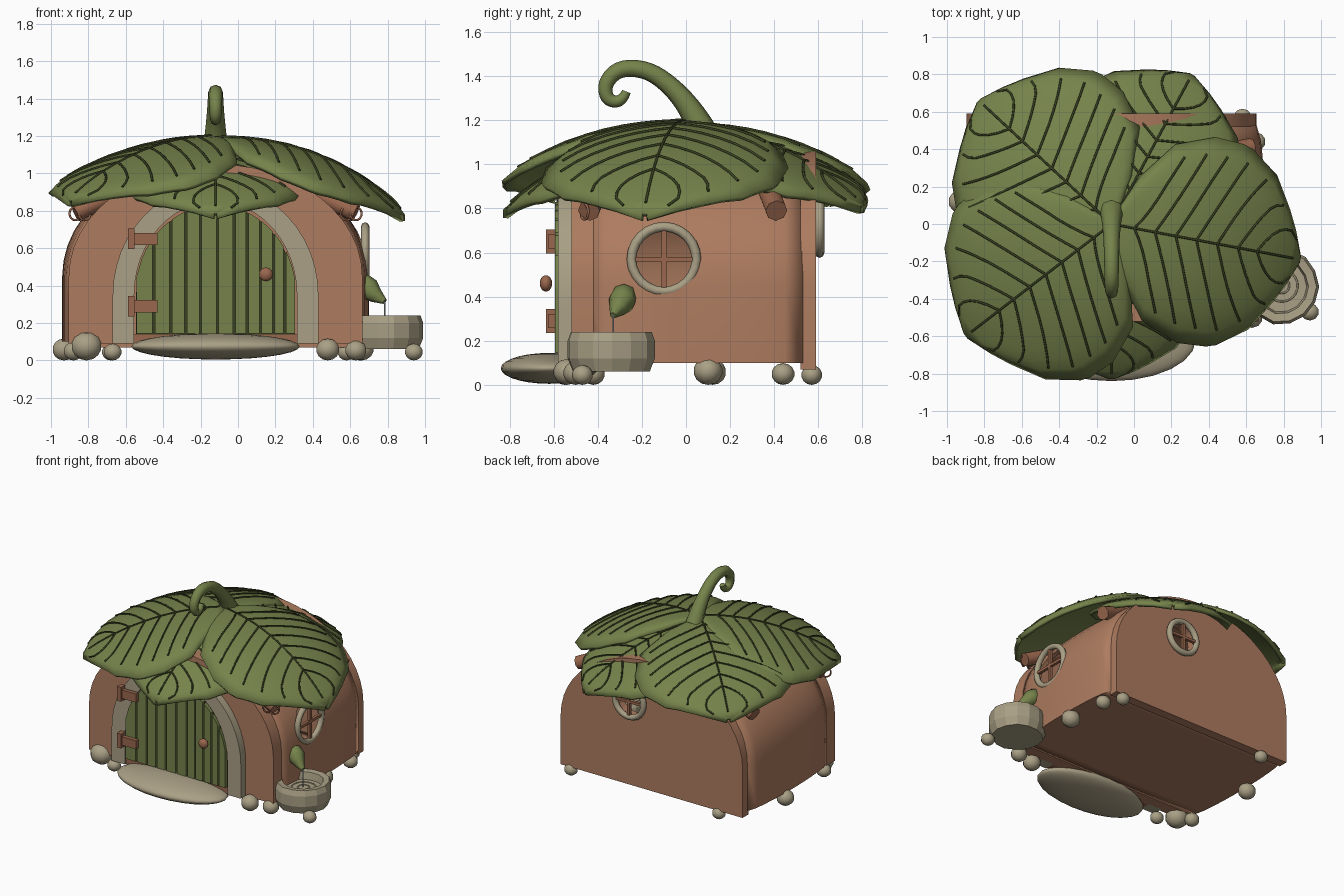
import bpy, bmesh, math, random
from mathutils import Vector

random.seed(4)
cube = bpy.data.objects.get("Cube")
if cube:
    bpy.data.objects.remove(cube)
CX = -0.12  # middle line of the house


def material(name, r, g, b):
    m = bpy.data.materials.new(name)
    m.use_nodes = True
    m.diffuse_color = (r, g, b, 1)
    bsdf = next(n for n in m.node_tree.nodes if n.type == "BSDF_PRINCIPLED")
    bsdf.inputs["Base Color"].default_value = (r, g, b, 1)
    return m


CLAY = material("clay", 0.42, 0.20, 0.115)
WOOD = material("reddish wood", 0.32, 0.135, 0.075)
LEAF = material("leaf green", 0.18, 0.225, 0.07)
VEIN = material("dark green", 0.04, 0.05, 0.015)
STONE = material("stone", 0.40, 0.35, 0.235)
WATER = material("water", 0.4, 0.46, 0.5)


def finish(ob, mat, angle=40):
    ob.data.materials.append(mat)
    if angle:
        ob.data.shade_smooth()
        ob.data.set_sharp_from_angle(angle=math.radians(angle))
    return ob


def mesh_object(name, verts, faces, mat, angle=40, recalc=True):
    me = bpy.data.meshes.new(name)
    me.from_pydata(verts, [], faces)
    if recalc:
        bm = bmesh.new()
        bm.from_mesh(me)
        bmesh.ops.recalc_face_normals(bm, faces=bm.faces)
        bm.to_mesh(me)
        bm.free()
    ob = bpy.data.objects.new(name, me)
    bpy.context.collection.objects.link(ob)
    return finish(ob, mat, angle)


def arch(hw, z0, spring, top, n=24):
    """Arch outline from left foot over the top to right foot."""
    pts = [(CX - hw, z0)]
    for i in range(n + 1):
        a = math.pi * (1 - i / n)
        pts.append((CX + hw * math.cos(a), spring + (top - spring) * math.sin(a)))
    return pts + [(CX + hw, z0)]


def extrude(name, pts, y0, y1, mat, angle=40):
    n = len(pts)
    verts = [(x, y, z) for y in (y0, y1) for x, z in pts]
    faces = [list(range(n)), list(range(n, 2 * n))]
    faces += [(i, (i + 1) % n, n + (i + 1) % n, n + i) for i in range(n)]
    return mesh_object(name, verts, faces, mat, angle)


def box(name, loc, size, mat):
    bpy.ops.mesh.primitive_cube_add(size=1, location=loc)
    ob = bpy.context.object
    ob.name, ob.scale = name, size
    return finish(ob, mat, 0)


def ball(name, loc, size, mat, seg=16):
    bpy.ops.mesh.primitive_uv_sphere_add(segments=seg, ring_count=seg // 2 + 2, location=loc)
    ob = bpy.context.object
    ob.name, ob.scale = name, size
    return finish(ob, mat, 60)


def ring(name, loc, rot, major, minor, mat):
    bpy.ops.mesh.primitive_torus_add(location=loc, rotation=rot, major_radius=major,
                                     minor_radius=minor, major_segments=24, minor_segments=8)
    bpy.context.object.name = name
    return finish(bpy.context.object, mat, 60)


def tube(name, paths, depth, mat, radii=None, kind="POLY"):
    cu = bpy.data.curves.new(name, "CURVE")
    cu.dimensions, cu.bevel_depth, cu.bevel_resolution = "3D", depth, 2
    cu.use_fill_caps = True
    for path in paths:
        sp = cu.splines.new(kind)
        sp.points.add(len(path) - 1)
        for i, p in enumerate(path):
            sp.points[i].co = (*p, 1)
            sp.points[i].radius = radii[i] if radii else 1
        if kind == "NURBS":
            sp.use_endpoint_u, sp.order_u, sp.resolution_u = True, 3, 4
    cu.materials.append(mat)
    ob = bpy.data.objects.new(name, cu)
    bpy.context.collection.objects.link(ob)
    return ob


def cut_hole(ob, loc, rot, radius):
    bpy.ops.mesh.primitive_cylinder_add(vertices=24, radius=radius, depth=0.4, location=loc, rotation=rot)
    cutter = bpy.context.object
    cutter.hide_render = True
    mod = ob.modifiers.new("hole", "BOOLEAN")
    mod.object, mod.operation, mod.solver = cutter, "DIFFERENCE", "EXACT"
    bpy.context.view_layer.objects.active = ob
    for m in list(ob.modifiers):
        bpy.ops.object.modifier_apply(modifier=m.name)
    bpy.data.objects.remove(cutter)


def round_window(name, loc, rot, radius, across):
    ring(name + "_frame", loc, rot, radius, 0.022, STONE)
    flat = (0.022, 2 * radius, 0.02) if across == "y" else (2 * radius, 0.022, 0.02)
    box(name + "_bar_across", loc, flat, WOOD)
    box(name + "_bar_upright", loc, (0.022, 0.022, 2 * radius), WOOD)


# House shell, bulging gently between the front and back walls
rows, verts, faces = 12, [], []
for r in range(rows + 1):
    t = r / rows
    swell = math.sqrt(max(0, math.sin(math.pi * t)))
    loop = arch(0.775 + 0.045 * swell, 0.1, 0.45, 1.04 + 0.04 * swell)
    verts += [(x, -0.44 + 0.97 * t, z) for x, z in loop]
n = len(loop)
for r in range(rows):
    faces += [(r * n + i, r * n + (i + 1) % n, (r + 1) * n + (i + 1) % n, (r + 1) * n + i) for i in range(n)]
shell = mesh_object("house_shell", verts, faces, CLAY)
mod = shell.modifiers.new("thickness", "SOLIDIFY")
mod.thickness, mod.offset = 0.03, -1
cut_hole(shell, (0.68, -0.1, 0.57), (0, math.pi / 2, 0), 0.14)
extrude("front_wall", arch(0.785, 0.09, 0.45, 1.05), -0.52, -0.42, CLAY)
back = extrude("back_wall", arch(0.775, 0.07, 0.45, 1.06), 0.52, 0.59, CLAY)
cut_hole(back, (0.06, 0.55, 0.72), (math.pi / 2, 0, 0), 0.115)
round_window("side_window", (0.68, -0.1, 0.57), (0, math.pi / 2, 0), 0.147, "y")
round_window("back_window", (0.06, 0.605, 0.72), (math.pi / 2, 0, 0), 0.122, "x")

# Stone door arch, door backing and planks
extrude("door_arch", arch(0.55, 0.09, 0.35, 0.94) + arch(0.435, 0.09, 0.35, 0.85)[::-1],
        -0.58, -0.5, STONE)
extrude("door_backing", arch(0.425, 0.14, 0.35, 0.83), -0.57, -0.51, VEIN)
edges = [-0.55, -0.45, -0.36, -0.28, -0.2, -0.11, -0.02, 0.05, 0.12, 0.19, 0.25, 0.31]
for k, (a, b) in enumerate(zip(edges, edges[1:])):
    xs = [a + 0.006 + (b - a - 0.012) * i / 3 for i in range(4)]
    tops = [(x, 0.35 + 0.48 * math.sqrt(max(0, 1 - ((x - CX) / 0.432) ** 2))) for x in xs]
    extrude("door_plank_%d" % (k + 1), [(xs[0], 0.145)] + tops + [(xs[-1], 0.145)], -0.595, -0.56, LEAF, 0)
box("door_sill", (CX, -0.54, 0.115), (0.9, 0.06, 0.05), WOOD)
for name, z in (("lower", 0.29), ("upper", 0.65)):
    box(name + "_hinge_strap", (-0.5, -0.61, z), (0.14, 0.03, 0.065), WOOD)
    box(name + "_hinge_post", (-0.57, -0.61, z), (0.035, 0.05, 0.11), WOOD)
ball("door_knob", (0.15, -0.635, 0.46), (0.037, 0.028, 0.037), WOOD)
ball("door_step", (CX, -0.62, 0.075), (0.45, 0.22, 0.07), STONE, 24)

# Foundation stones
for k, (x, y, r) in enumerate([(-0.81, -0.5, 0.085), (-0.67, -0.55, 0.05), (0.48, -0.54, 0.065),
                               (0.63, -0.5, 0.06), (0.94, -0.47, 0.05), (0.66, 0.1, 0.07),
                               (0.65, 0.44, 0.055), (0.58, 0.57, 0.05), (-0.93, 0.12, 0.065),
                               (-0.68, 0.57, 0.05), (-0.88, -0.42, 0.055)]):
    ball("foundation_stone_%d" % (k + 1), (x, y, r * 0.9), (r, r * 0.95, r * 0.9), STONE, 10)

# Rafter logs with curled tendrils
for side, sx in (("left", 1), ("right", -1)):
    for end, y in (("front", -0.44), ("back", 0.41)):
        tip = Vector((CX + sx * 0.75, y, 0.79))
        tube("%s_%s_rafter" % (end, side), [[(CX + sx * 0.3, y * 0.8, 1.0), tip]], 0.05, WOOD)
    for j in range(2):
        ring("%s_tendril_%d" % (side, j + 1), (CX + sx * (0.7 + 0.05 * j), -0.46, 0.785),
             (math.pi / 2, 0.4 * j, 0.5), 0.035, 0.006, WOOD)

# Roof leaves: half-width along the midrib
OUTLINE = [(0, 0.08), (0.1, 0.5), (0.25, 0.86), (0.45, 1), (0.63, 0.98), (0.8, 0.75), (0.93, 0.36), (1, 0.03)]


def half_width(u):
    for (a, wa), (b, wb) in zip(OUTLINE, OUTLINE[1:]):
        if u <= b:
            return wa + (wb - wa) * (u - a) / (b - a)
    return OUTLINE[-1][1]


def roof_leaf(name, tip, width, top, drop, power):
    ax = Vector((tip[0] - CX, tip[1]))
    length = ax.length
    ax.normalize()

    def at(u, f, lift=0):
        d, v = u * length, f * width * half_width(u)
        x, y = ax.x * d - ax.y * v, ax.y * d + ax.x * v
        z = top - drop * math.hypot(x, y) ** power - 0.035 * abs(f) ** 8 - 0.02 * u ** 12
        return (CX + x, y, z + lift)

    nu, nv = 20, 14
    verts = [at(i / nu, 2 * j / nv - 1) for i in range(nu + 1) for j in range(nv + 1)]
    faces = [(i * (nv + 1) + j, (i + 1) * (nv + 1) + j, (i + 1) * (nv + 1) + j + 1, i * (nv + 1) + j + 1)
             for i in range(nu) for j in range(nv)]
    ob = mesh_object(name, verts, faces, LEAF, 70, False)
    mod = ob.modifiers.new("thickness", "SOLIDIFY")
    mod.thickness, mod.offset = 0.025, -1
    veins = [[at(0.03 + 0.93 * i / 14, 0, 0.003) for i in range(15)]]
    for u0 in (0.12, 0.23, 0.34, 0.45, 0.56, 0.67, 0.77):
        for s in (-1, 1):
            veins.append([at(u0 + 0.19 * t / 6, s * 0.84 * t / 6, 0.003) for t in range(7)])
    tube(name + "_veins", veins, 0.006, VEIN)


roof_leaf("front_right_leaf", (-0.9, -0.6), 0.59, 1.2, 0.33, 2)
roof_leaf("back_right_leaf", (-0.83, 0.66), 0.56, 1.185, 0.34, 2)
roof_leaf("left_leaf", (0.89, -0.19), 0.56, 1.195, 0.37, 2.3)
roof_leaf("back_left_leaf", (0.31, 0.8), 0.5, 1.165, 0.4, 2)
roof_leaf("front_leaf", (CX, -0.83), 0.46, 1.13, 0.46, 2)

# Curled stem on the roof
stem = [(0.07, 1.16), (0.03, 1.24), (-0.06, 1.35), (-0.17, 1.43), (-0.3, 1.44), (-0.37, 1.37),
        (-0.36, 1.29), (-0.29, 1.28), (-0.27, 1.33)]
tube("roof_stem", [[(CX, y, z) for y, z in stem]], 0.04, LEAF,
     [1.6, 1.35, 1.1, 1, 0.95, 0.85, 0.75, 0.65, 0.5], "NURBS")

# Fountain basin with rough rim, open at the top
sides = 14
jit = [random.uniform(0.93, 1.03) for _ in range(sides)]
verts, faces = [], []
levels = [(0.185, 0.06), (0.21, 0.12), (0.21, 0.2), (0.195, 0.24), (0.15, 0.235), (0.14, 0.18)]
for r, z in levels:
    for k in range(sides):
        a = math.tau * k / sides
        verts.append((0.79 + r * jit[k] * math.cos(a), -0.335 + r * jit[k] * math.sin(a), z))
for l in range(len(levels) - 1):
    faces += [(l * sides + k, l * sides + (k + 1) % sides, (l + 1) * sides + (k + 1) % sides,
               (l + 1) * sides + k) for k in range(sides)]
faces += [list(range(sides)), list(range(len(verts) - sides, len(verts)))]
mesh_object("fountain_basin", verts, faces, STONE, 0)
for k in range(2):
    ring("water_ripple_%d" % (k + 1), (0.79, -0.33, 0.18), (0, 0, 0), 0.04 + 0.045 * k, 0.005, STONE)

# Flower spout and water thread
tube("flower_spout", [[(0.63, -0.28, 0.42), (0.67, -0.28, 0.41), (0.7, -0.29, 0.38), (0.74, -0.31, 0.345),
                       (0.785, -0.33, 0.315)]], 0.05, LEAF, [0.5, 1.1, 1.25, 0.8, 0.3])
tube("water_thread", [[(0.785, -0.33, 0.17), (0.785, -0.33, 0.32)]], 0.004, WATER)
